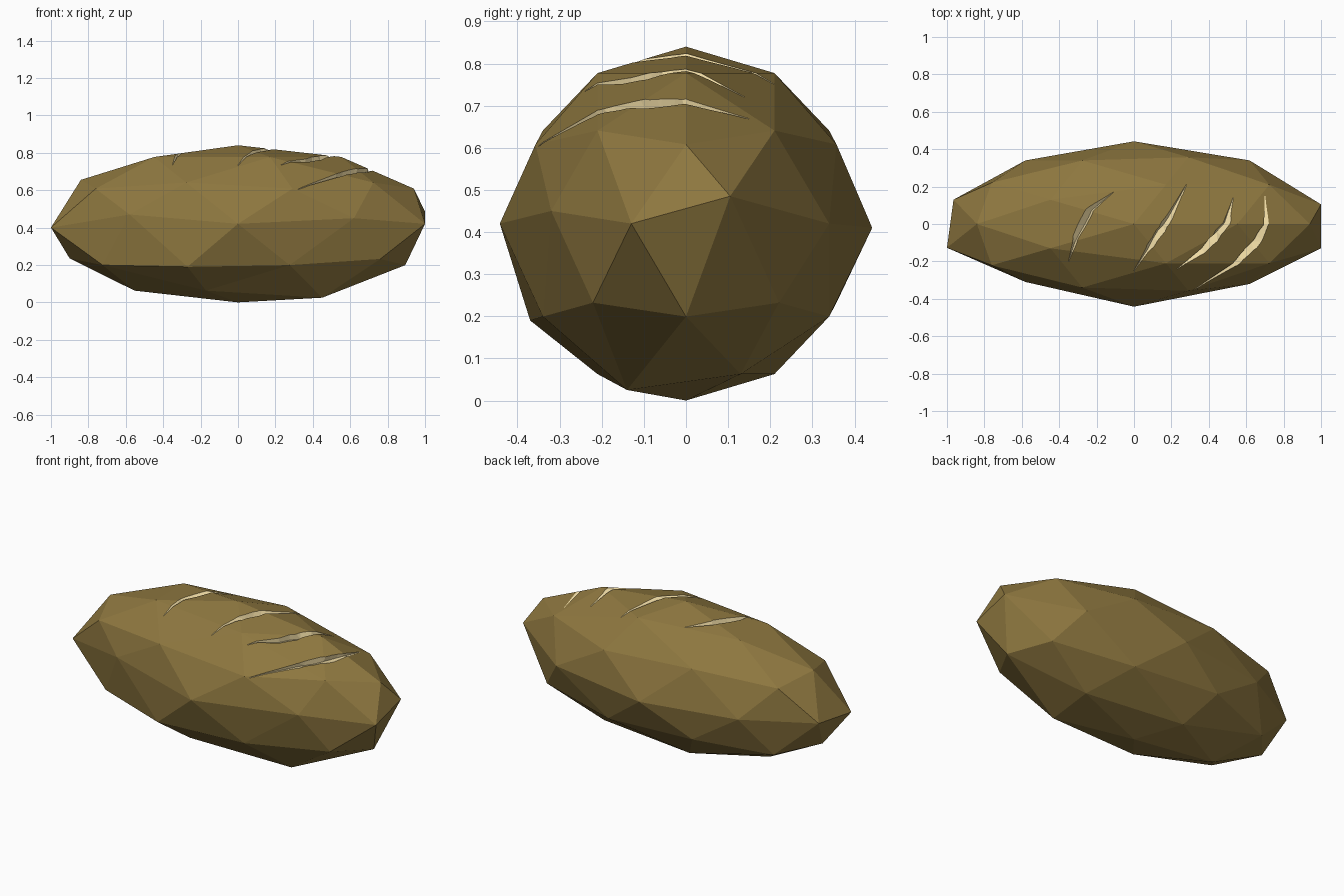
import bpy, bmesh
from mathutils import Vector
from mathutils.bvhtree import BVHTree

if "Cube" in bpy.data.objects:
    bpy.data.objects.remove(bpy.data.objects["Cube"])


def material(name, rgb):
    m = bpy.data.materials.new(name)
    m.diffuse_color = (*rgb, 1)
    m.use_nodes = True
    m.node_tree.nodes["Principled BSDF"].inputs["Base Color"].default_value = m.diffuse_color
    return m


crust = material("crust", (0.27, 0.185, 0.05))
crumb = material("crumb", (0.88, 0.72, 0.38))


def make_object(name, bm):
    mesh = bpy.data.meshes.new(name)
    bm.to_mesh(mesh)
    ob = bpy.data.objects.new(name, mesh)
    bpy.context.collection.objects.link(ob)
    mesh.materials.append(crust)
    mesh.materials.append(crumb)
    return ob


# Loaf: stretched low-poly sphere
bm = bmesh.new()
bmesh.ops.create_icosphere(bm, subdivisions=2, radius=1)
for v in bm.verts:
    v.co = Vector((v.co.x * 1.0515, v.co.y * 0.42, v.co.z * 0.42 + 0.42))

# Hand-shaped bumps: the nearest corner moves to each of these places
for p in [(0, 0.442, 0.41), (0, -0.442, 0.42), (1, 0.105, 0.485),
          (-1, -0.127, 0.40), (-0.965, 0.13, 0.42), (0.45, -0.14, 0.025),
          (-0.84, 0, 0.655), (-0.58, -0.31, 0.47), (0.62, -0.32, 0.45),
          (-0.90, 0, 0.235), (-0.27, -0.37, 0.19), (-0.58, 0.34, 0.42)]:
    p = Vector(p)
    min(bm.verts, key=lambda v: (v.co - p).length).co = p
tree = BVHTree.FromBMesh(bm)
loaf = make_object("loaf", bm)
bm.free()


# Baker's slashes: tapered V-shaped cutters that follow the crust
def slash(name, path, width=0.021, depth=0.032):
    pts = [Vector(p) for p in path]
    fine = []
    for a, b in zip(pts, pts[1:]):
        fine += [a.lerp(b, t / 3) for t in range(3)]
    fine.append(pts[-1])
    n = len(fine) - 1
    bm = bmesh.new()
    rings = []
    for i, p in enumerate(fine):
        t = i / n
        k = max(0.06, min(1, 2.4 * min(t, 1 - t)))
        d = (fine[min(i + 1, n)] - fine[max(i - 1, 0)]).normalized()
        hit, normal, _, _ = tree.ray_cast(Vector((p.x, p.y, 2)), Vector((0, 0, -1)))
        side = Vector((-d.y, d.x, 0))
        side = (side - normal * side.dot(normal)).normalized() * width * k
        low = hit - normal * depth * k
        up = normal * depth * k
        rings.append([bm.verts.new(c) for c in
                      (low, hit + side * 2 + up, hit - side * 2 + up)])
    for a, b in zip(rings, rings[1:]):
        for j in range(3):
            bm.faces.new((a[j], a[(j + 1) % 3], b[(j + 1) % 3], b[j]))
    bm.faces.new(rings[0])
    bm.faces.new(rings[-1])
    bmesh.ops.triangulate(bm, faces=bm.faces[:])
    bmesh.ops.recalc_face_normals(bm, faces=bm.faces[:])
    for f in bm.faces:
        f.material_index = 1
    cutter = make_object(name, bm)
    bm.free()
    cutter.hide_render = True
    cutter.hide_viewport = True
    mod = loaf.modifiers.new(name, 'BOOLEAN')
    mod.operation = 'DIFFERENCE'
    mod.solver = 'EXACT'
    mod.object = cutter


slash("slash_cutter_1", [(-0.35, -0.20), (-0.30, -0.05), (-0.23, 0.08), (-0.11, 0.17)])
slash("slash_cutter_2", [(0.00, -0.25), (0.11, -0.08), (0.19, 0.04), (0.28, 0.21)])
slash("slash_cutter_3", [(0.23, -0.24), (0.37, -0.14), (0.49, 0.00), (0.53, 0.14)])
slash("slash_cutter_4", [(0.32, -0.35), (0.53, -0.22), (0.65, -0.10), (0.705, 0.00), (0.70, 0.15)])
